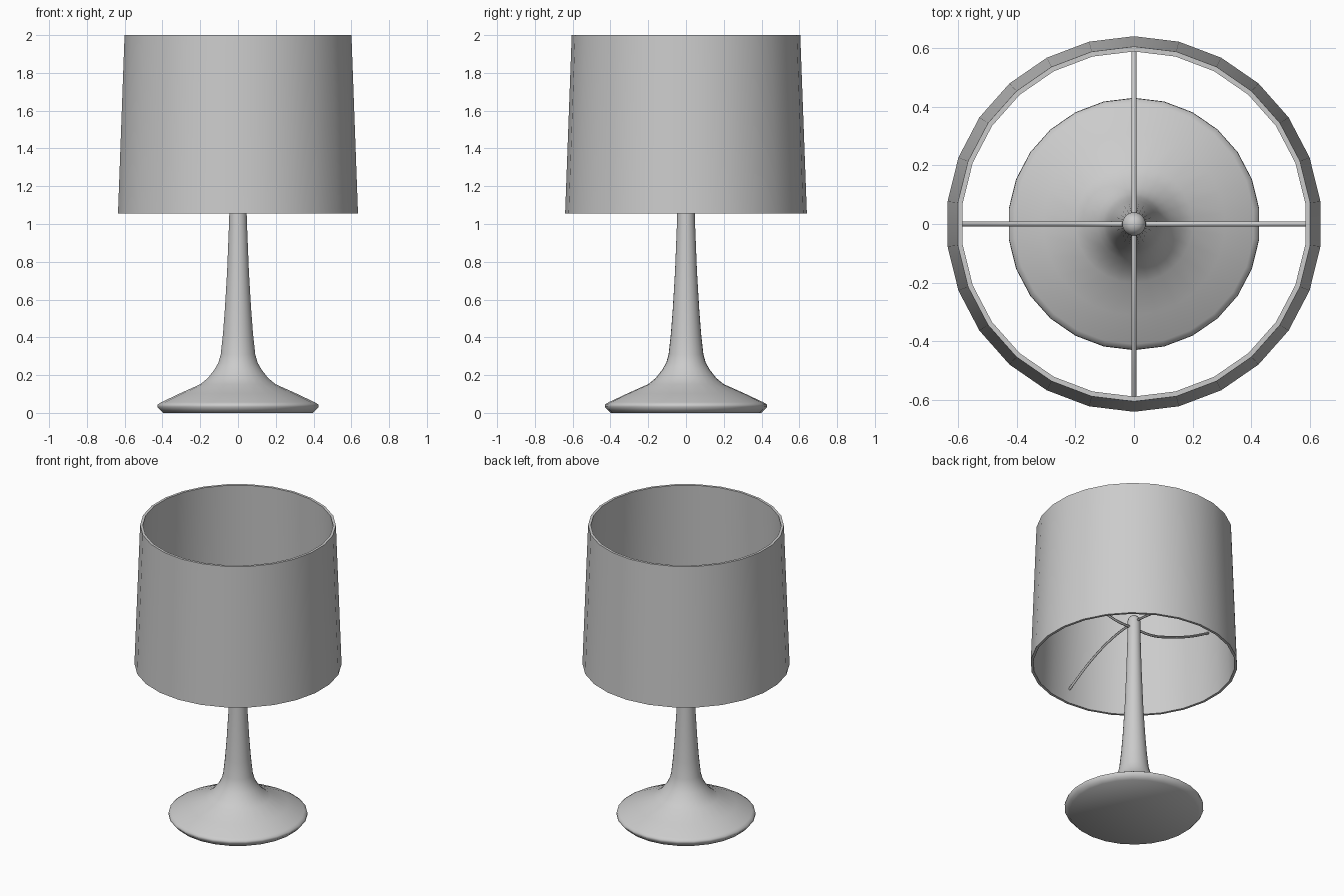
import bpy
import bmesh
import math
from mathutils import Matrix, Vector

if "Cube" in bpy.data.objects:
    bpy.data.objects.remove(bpy.data.objects["Cube"], do_unlink=True)

SIDES = 26

grey = bpy.data.materials.new("plain_grey")
grey.use_nodes = True
grey.diffuse_color = (0.6, 0.6, 0.6, 1)
grey.node_tree.nodes["Principled BSDF"].inputs["Base Color"].default_value = (0.6, 0.6, 0.6, 1)


def finish(obj, angle):
    """Apply material and smooth shading."""
    obj.data.materials.append(grey)
    bpy.ops.object.select_all(action="DESELECT")
    obj.select_set(True)
    bpy.context.view_layer.objects.active = obj
    bpy.ops.object.shade_smooth_by_angle(angle=math.radians(angle))


def lathe(name, profile, closed=False, angle=40):
    """Spin a (radius, height) profile around z."""
    bm = bmesh.new()
    verts = [bm.verts.new((0, r, z)) for r, z in profile]
    pairs = list(zip(verts, verts[1:]))
    if closed:
        pairs.append((verts[-1], verts[0]))
    edges = [bm.edges.new(p) for p in pairs]
    bmesh.ops.spin(bm, geom=verts + edges, cent=(0, 0, 0), axis=(0, 0, 1),
                   angle=2 * math.pi, steps=SIDES, use_merge=True)
    bmesh.ops.remove_doubles(bm, verts=bm.verts, dist=0.0005)
    bmesh.ops.recalc_face_normals(bm, faces=bm.faces)
    mesh = bpy.data.meshes.new(name)
    bm.to_mesh(mesh)
    bm.free()
    obj = bpy.data.objects.new(name, mesh)
    bpy.context.collection.objects.link(obj)
    finish(obj, angle)


def rod(name, path, turn, radius=0.008):
    """Round rod along a (distance, height) path, turned about z."""
    curve = bpy.data.curves.new(name, "CURVE")
    curve.dimensions = "3D"
    curve.bevel_depth = radius
    curve.bevel_resolution = 1
    curve.resolution_u = 4
    curve.use_fill_caps = True
    spline = curve.splines.new("BEZIER")
    spline.bezier_points.add(len(path) - 1)
    spin = Matrix.Rotation(math.radians(turn), 3, "Z")
    for point, (r, z) in zip(spline.bezier_points, path):
        point.co = spin @ Vector((r, 0, z))
        point.handle_left_type = point.handle_right_type = "AUTO"
    obj = bpy.data.objects.new(name, curve)
    bpy.context.collection.objects.link(obj)
    bpy.ops.object.select_all(action="DESELECT")
    obj.select_set(True)
    bpy.context.view_layer.objects.active = obj
    bpy.ops.object.convert(target="MESH")
    finish(bpy.context.object, 60)


# Flared foot, tapering stem and rounded tip
lathe("base_and_stem", [
    (0, 0), (0.40, 0), (0.415, 0.015), (0.43, 0.032), (0.428, 0.045), (0.41, 0.056),
    (0.31, 0.103), (0.20, 0.152), (0.16, 0.185), (0.125, 0.23), (0.105, 0.265),
    (0.092, 0.31), (0.08, 0.42), (0.07, 0.55), (0.058, 0.75), (0.048, 1.0),
    (0.042, 1.2), (0.04, 1.36), (0.034, 1.38), (0.02, 1.395), (0, 1.4)], angle=60)

# Thin hollow shade
lathe("shade", [(0.64, 1.055), (0.605, 2.0), (0.588, 2.0), (0.623, 1.055)], closed=True)

# Support arms: one pair curves up to the shade, the other down
rising = [(0, 1.31), (0.15, 1.315), (0.3, 1.36), (0.45, 1.42), (0.60, 1.5)]
falling = [(0, 1.36), (0.2, 1.335), (0.4, 1.27), (0.625, 1.15)]
for label, path, turn in [("left", rising, 0), ("right", rising, 180),
                          ("back", falling, 90), ("front", falling, 270)]:
    rod("shade_arm_" + label, path, turn)
